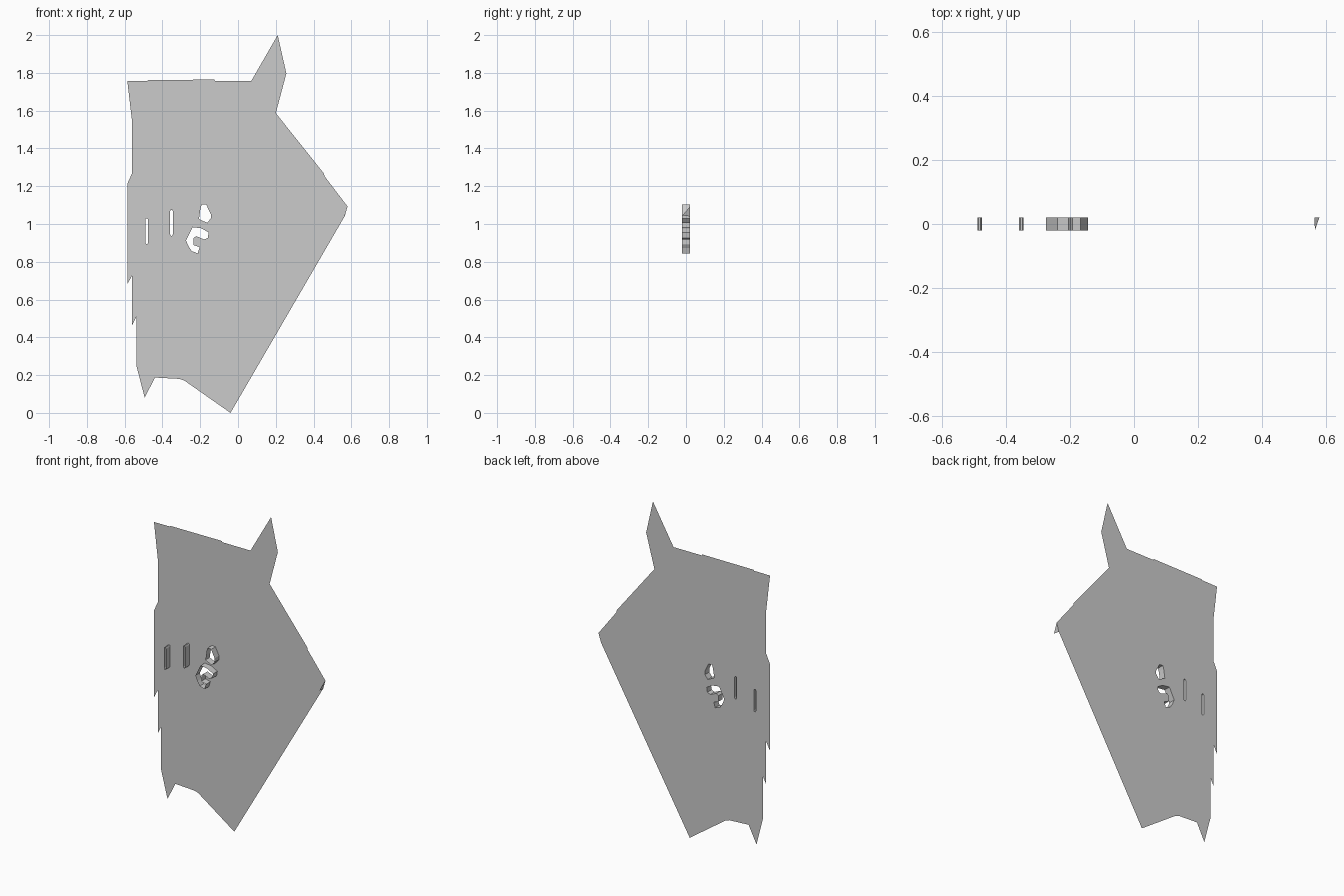
import bpy, bmesh

if "Cube" in bpy.data.objects:
    bpy.data.objects.remove(bpy.data.objects["Cube"])

BACK, FRONT = 0.021, -0.021

# Ragged outer silhouette (x, z)
outline = [(-0.586, 1.757), (-0.478, 1.758), (-0.477, 1.763), (-0.125, 1.764), (-0.122, 1.757),
           (0.07, 1.757), (0.21, 2.0), (0.256, 1.797), (0.2, 1.587), (0.456, 1.266),
           (0.457, 1.254), (0.58, 1.093), (0.564, 1.04), (-0.04, 0.0), (-0.285, 0.172),
           (-0.31, 0.18), (-0.44, 0.187), (-0.494, 0.08), (-0.537, 0.247), (-0.537, 0.512),
           (-0.56, 0.466), (-0.56, 0.73), (-0.586, 0.68), (-0.586, 1.213), (-0.56, 1.27),
           (-0.56, 1.537)]


def slot(x, z0, z1, r=0.007):
    """Narrow vertical slot with chamfered ends."""
    return [(x - r, z0 + r), (x - r / 2, z0), (x + r / 2, z0), (x + r, z0 + r),
            (x + r, z1 - r), (x + r / 2, z1), (x - r / 2, z1), (x - r, z1 - r)]


# Upper rounded hole and lower hooked hole
upper_hole = [(-0.192, 1.104), (-0.168, 1.102), (-0.144, 1.053), (-0.144, 1.03),
              (-0.163, 1.006), (-0.207, 1.026), (-0.198, 1.085)]
hooked_hole = [(-0.24, 0.983), (-0.193, 0.977), (-0.155, 0.955), (-0.16, 0.926),
               (-0.18, 0.918), (-0.222, 0.936), (-0.235, 0.925), (-0.235, 0.888),
               (-0.203, 0.878), (-0.213, 0.845), (-0.245, 0.856), (-0.262, 0.882),
               (-0.275, 0.913)]
holes = [slot(-0.483, 0.893, 1.03), slot(-0.352, 0.937, 1.075), upper_hole, hooked_hole]


def finish(bm, name):
    mesh = bpy.data.meshes.new(name)
    bm.to_mesh(mesh)
    bm.free()
    obj = bpy.data.objects.new(name, mesh)
    bpy.context.collection.objects.link(obj)
    return obj


def ring(bm, pts, y):
    return [bm.verts.new((x, y, z)) for x, z in pts]


# Thin sheet with the holes left open
bm = bmesh.new()
edges = []
for loop in [outline] + holes:
    vs = ring(bm, loop, BACK)
    edges += [bm.edges.new((vs[i - 1], vs[i])) for i in range(len(vs))]
bmesh.ops.triangle_fill(bm, edges=edges, use_beauty=True, normal=(0, -1, 0))
bmesh.ops.dissolve_limit(bm, angle_limit=0.01, verts=[], edges=bm.edges[:])
finish(bm, "sheet")

# Collar walls running forward from each hole
names = ["left_slot_rim", "right_slot_rim", "upper_hole_rim", "hooked_hole_rim"]
for name, loop in zip(names, holes):
    bm = bmesh.new()
    a, b = ring(bm, loop, BACK), ring(bm, loop, FRONT)
    for i in range(len(loop)):
        bm.faces.new((a[i - 1], a[i], b[i], b[i - 1]))
    finish(bm, name)

# Small torn flap at the right corner
bm = bmesh.new()
bm.faces.new([bm.verts.new(p) for p in
              [(0.58, BACK, 1.093), (0.564, BACK, 1.04), (0.566, -0.019, 1.045)]])
finish(bm, "corner_flap")
